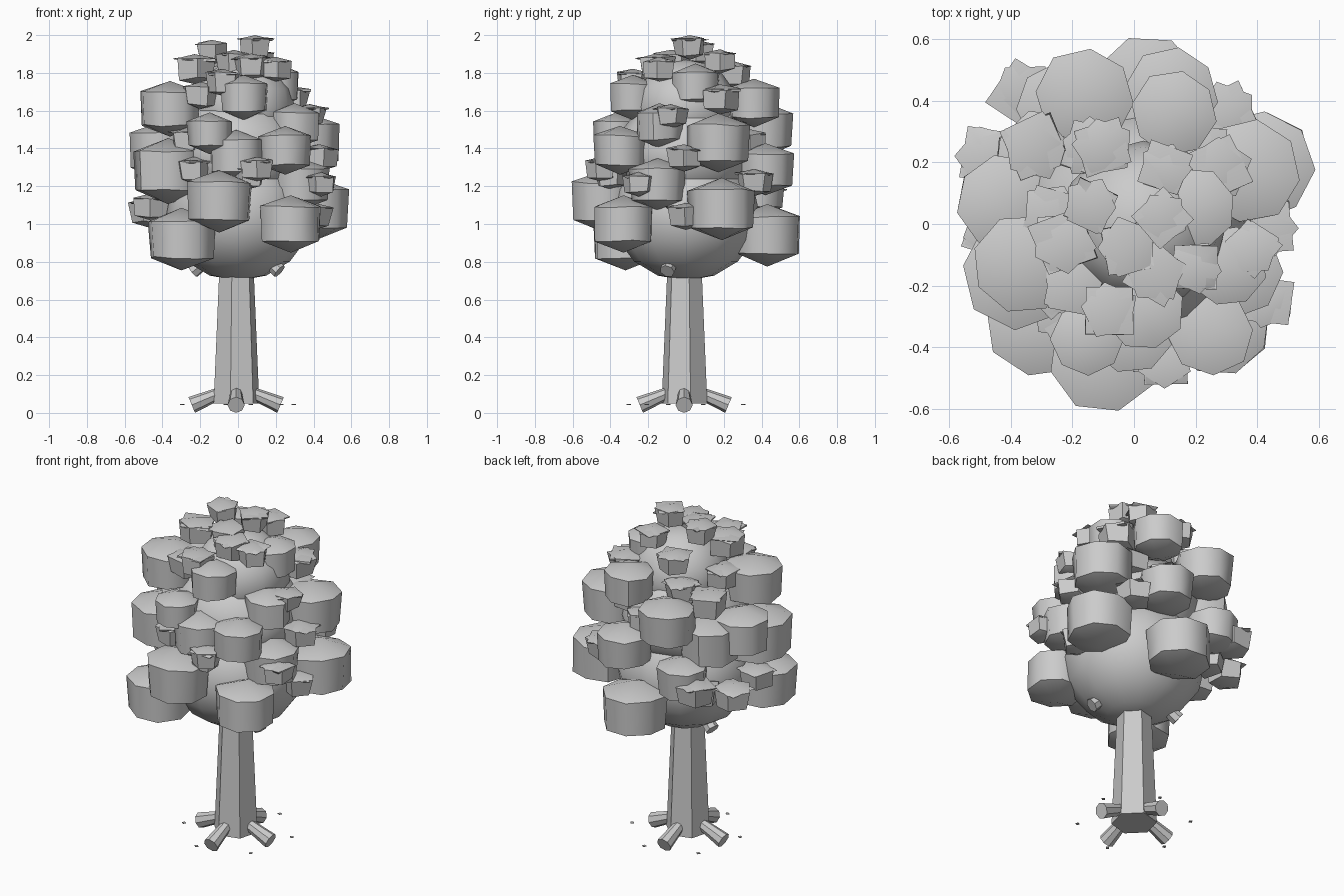
import bpy, bmesh, math, random
from mathutils import Vector

if "Cube" in bpy.data.objects:
    bpy.data.objects.remove(bpy.data.objects["Cube"])

random.seed(4)


def finish(name, bm, angle=50):
    bmesh.ops.recalc_face_normals(bm, faces=bm.faces)
    me = bpy.data.meshes.new(name)
    bm.to_mesh(me)
    bm.free()
    for p in me.polygons:
        p.use_smooth = True
    me.set_sharp_from_angle(angle=math.radians(angle))
    ob = bpy.data.objects.new(name, me)
    bpy.context.collection.objects.link(ob)
    return ob


def clump(name, x, y, z, r, sides, low, half, tip, jitter):
    """Faceted drum of leaves with a shallow cone above and below."""
    bm = bmesh.new()
    turn = random.uniform(0, 6.28)
    rings = []
    for s, rad in ((-1, r * low), (1, r)):
        rings.append([])
        for i in range(sides):
            a = turn + math.tau * i / sides
            k = rad * random.uniform(1 - jitter, 1 + jitter)
            dz = s * half + random.uniform(-jitter, jitter) * r
            rings[-1].append(bm.verts.new((x + k * math.cos(a), y + k * math.sin(a), z + dz)))
    bottom = bm.verts.new((x, y, z - tip))
    top = bm.verts.new((x, y, z + tip))
    for i in range(sides):
        j = (i + 1) % sides
        a, b = rings
        bm.faces.new((a[i], a[j], b[j], b[i]))
        bm.faces.new((b[i], b[j], top))
        bm.faces.new((a[j], a[i], bottom))
    return finish(name, bm)


def small_clump(x, y, z, r):
    """Flared five-sided clump with a thin four-cornered leaf brim."""
    clump("small_leaf_clump", x, y, z, r, 5, 0.86, 0.48 * r, 0.72 * r, 0.09)
    clump("leaf_brim", x, y, z + 0.45 * r, 1.1 * r, 4, 0.97, 0.02 * r, 0.2 * r, 0.06)


def peg(name, p, q, r1, r2, sides):
    """Tapered rod between two points."""
    p, q = Vector(p), Vector(q)
    bm = bmesh.new()
    bmesh.ops.create_cone(bm, cap_ends=True, segments=sides, radius1=r1, radius2=r2,
                          depth=(q - p).length)
    ob = finish(name, bm, 30)
    ob.location = (p + q) / 2
    ob.rotation_euler = (q - p).to_track_quat('Z', 'Y').to_euler()
    return ob


# trunk, one corner facing the front right
trunk_sides = 6
bm = bmesh.new()
trunk_rings = []
for z, r in ((0.05, 0.125), (0.9, 0.088)):
    trunk_rings.append([bm.verts.new((r * math.cos(a) - 0.008, r * math.sin(a) - 0.008, z))
                        for a in (math.tau * i / trunk_sides - math.pi / 4 for i in range(trunk_sides))])
for i in range(trunk_sides):
    j = (i + 1) % trunk_sides
    bm.faces.new((trunk_rings[0][i], trunk_rings[0][j], trunk_rings[1][j], trunk_rings[1][i]))
bm.faces.new(trunk_rings[0])
bm.faces.new(trunk_rings[1])
finish("trunk", bm, 30)

# roots and litter on the ground
for i in range(4):
    c, s = math.cos(i * math.pi / 2), math.sin(i * math.pi / 2)
    peg("root", (0.06 * c - 0.01, 0.06 * s - 0.01, 0.115), (0.235 * c - 0.01, 0.235 * s - 0.01, 0.042),
        0.03, 0.045, 8)
for i in range(6):
    a = i * 1.05 + 0.3
    clump("fallen_leaf", 0.31 * math.cos(a), 0.31 * math.sin(a), 0.045, 0.012, 4, 1, 0.002, 0.003, 0)

# branch stubs poking out below the crown
peg("branch", (0.10, -0.05, 0.86), (0.22, -0.1, 0.75), 0.03, 0.04, 7)
peg("branch", (-0.10, 0.05, 0.86), (-0.24, 0.09, 0.75), 0.03, 0.04, 7)

# inner crown
for x, y, z, r, h in ((0, 0, 1.05, 0.39, 0.35), (0, 0, 1.38, 0.37, 0.3), (0.03, 0, 1.62, 0.27, 0.25)):
    bm = bmesh.new()
    bmesh.ops.create_uvsphere(bm, u_segments=12, v_segments=8, radius=1)
    bmesh.ops.scale(bm, vec=(r, r, h), verts=bm.verts)
    bmesh.ops.translate(bm, vec=(x, y, z), verts=bm.verts)
    finish("crown_core", bm, 40)

# large leaf clumps: x, y, z, radius
large = [
    (-.16, .41, 1.50, .16), (.04, .43, .94, .18), (.13, .36, 1.64, .14),
    (.41, .19, 1.08, .18), (.33, -.15, 1.21, .15), (.25, -.35, 1.39, .14),
    (.28, -.33, 1.00, .165), (-.10, -.43, 1.12, .18), (-.15, -.37, 1.48, .12),
    (-.36, -.13, 1.61, .16), (-.37, -.15, 1.28, .19), (-.42, .07, 1.39, .16),
    (-.30, -.32, .92, .18), (-.29, .20, 1.35, .17), (.37, .17, 1.43, .17),
    (.12, .42, 1.29, .15), (.03, -.28, 1.67, .13), (-.01, -.34, 1.36, .15),
    (.20, .05, 1.73, .13), (.30, -.14, 1.52, .13), (-.24, .38, 1.17, .14)]
for x, y, z, r in large:
    clump("large_leaf_clump", x, y, z, r, 8, 0.95, 0.55 * r, 0.92 * r, 0.04)

# small flared clumps on the sides and the top
small = [
    (.09, .02, 1.935, .09), (-.14, .06, 1.91, .09), (.20, -.14, 1.82, .09),
    (.07, -.16, 1.83, .10), (.10, .18, 1.86, .09), (-.10, .25, 1.79, .10),
    (-.23, -.06, 1.82, .11), (-.08, -.28, 1.75, .10), (-.02, -.08, 1.85, .10),
    (.10, -.45, 1.29, .09), (.43, -.01, 1.35, .10), (.38, -.08, 1.57, .09),
    (-.36, .42, 1.13, .11), (-.47, .22, 1.06, .11), (.27, .18, 1.66, .11),
    (-.46, -.02, 1.09, .10), (.44, -.25, 1.21, .09), (.06, -.40, 1.25, .09),
    (-.20, -.20, 1.68, .10), (.30, .36, 1.22, .10), (-.32, .25, 1.60, .11)]
for c in small:
    small_clump(*c)

# filler clumps wherever the inner crown is still bare
placed = [Vector(c[:3]) for c in large + small]
for i in range(60):
    t = i / 59
    z = 1.04 + 0.72 * t
    a, d = i * 2.39996, 0.40 - 0.16 * t ** 1.5
    p = Vector((d * math.cos(a), d * math.sin(a), z))
    if min((p - q).length for q in placed) > 0.165:
        small_clump(*p, 0.10)
        placed.append(p)
